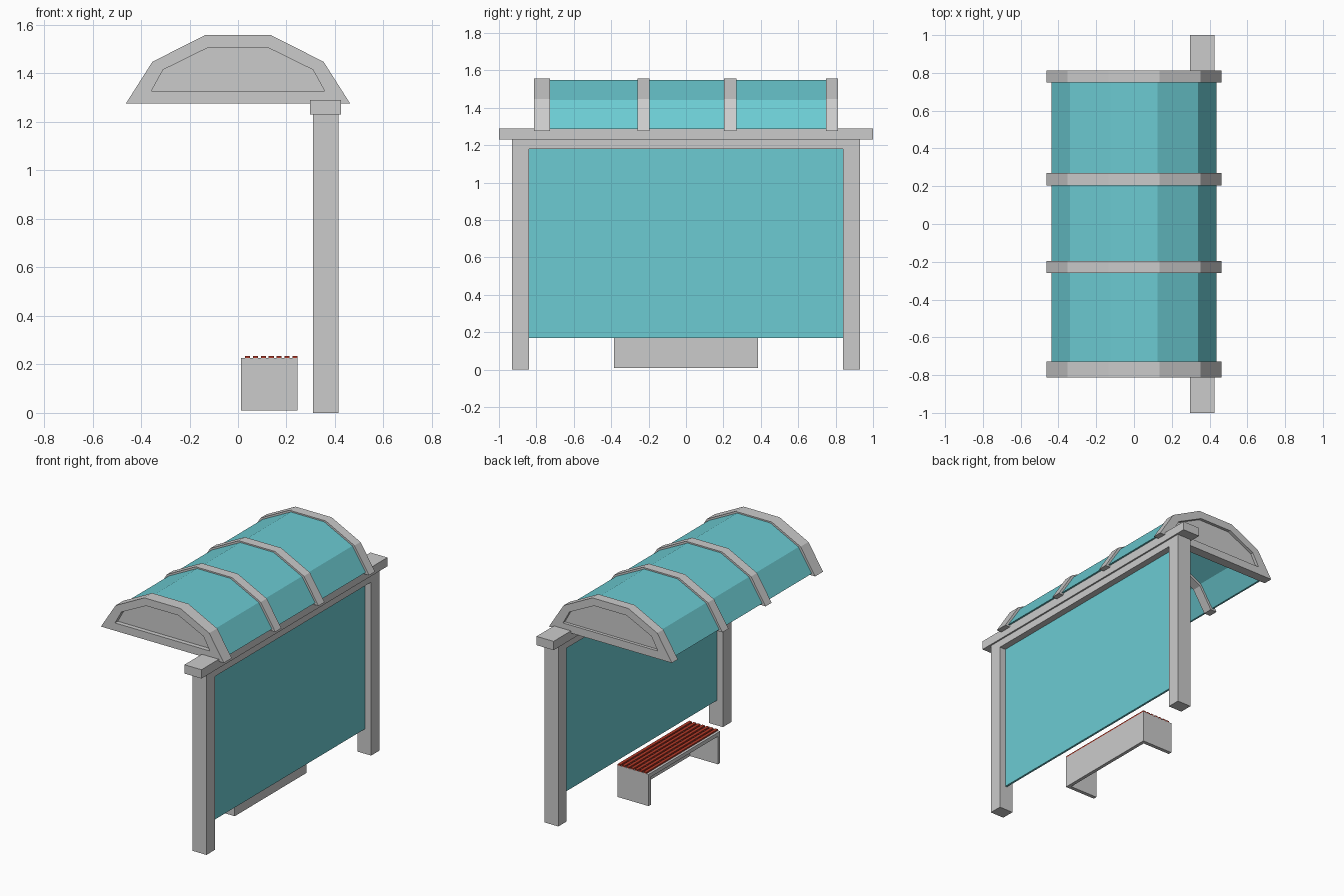
import bpy, bmesh

if "Cube" in bpy.data.objects:
    bpy.data.objects.remove(bpy.data.objects["Cube"])


def material(name, color):
    m = bpy.data.materials.new(name)
    m.diffuse_color = color
    m.use_nodes = True
    m.node_tree.nodes["Principled BSDF"].inputs["Base Color"].default_value = m.diffuse_color
    return m


TEAL = material("teal_glass", (0.15, 0.6, 0.65, 1))
RED = material("red_slats", (0.45, 0.04, 0.02, 1))


def add_object(name, bm, mat=None):
    bmesh.ops.recalc_face_normals(bm, faces=bm.faces)
    mesh = bpy.data.meshes.new(name)
    bm.to_mesh(mesh)
    bm.free()
    obj = bpy.data.objects.new(name, mesh)
    bpy.context.collection.objects.link(obj)
    if mat:
        mesh.materials.append(mat)
    return obj


def box(name, x, y, z, mat=None):
    """Box from (min, max) ranges."""
    bm = bmesh.new()
    bmesh.ops.create_cube(bm, size=1)
    for v in bm.verts:
        v.co = [r[0] + (c + 0.5) * (r[1] - r[0]) for c, r in zip(v.co, (x, y, z))]
    return add_object(name, bm, mat)


def mirrored(half):
    """Complete a left-to-right arch from its left half."""
    return half + [(-x, z) for x, z in reversed(half)]


def band(name, outer, inner, y0, y1, closed=False, mat=None):
    """Solid strip between two matching x-z outlines, extruded along y."""
    bm = bmesh.new()
    rings = [[bm.verts.new((x, y, z)) for x, z in line]
             for line, y in ((outer, y0), (outer, y1), (inner, y1), (inner, y0))]
    n = len(outer)
    for i in range(n if closed else n - 1):
        j = (i + 1) % n
        for k in range(4):
            a, b = rings[k], rings[(k + 1) % 4]
            bm.faces.new((a[i], a[j], b[j], b[i]))
    if not closed:
        for i in (0, n - 1):
            bm.faces.new([r[i] for r in rings])
    return add_object(name, bm, mat)


def plate(name, outline, y0, y1):
    """Filled x-z outline extruded along y."""
    bm = bmesh.new()
    face = bm.faces.new([bm.verts.new((x, y0, z)) for x, z in outline])
    ext = bmesh.ops.extrude_face_region(bm, geom=[face])["geom"]
    for v in ext:
        if isinstance(v, bmesh.types.BMVert):
            v.co.y = y1
    return add_object(name, bm)


# Rear wall: posts, rails and glass
PX = (0.31, 0.414)
box("left_post", PX, (-0.93, -0.84), (0, 1.23))
box("right_post", PX, (0.84, 0.93), (0, 1.23))
box("top_beam", (0.297, 0.425), (-1, 1), (1.23, 1.29))
box("lower_rail", PX, (-0.84, 0.84), (1.18, 1.23))
box("wall_glass", (0.355, 0.369), (-0.84, 0.84), (0.17, 1.18), TEAL)

# Roof: faceted glass, end frames and intermediate ribs
arch = mirrored([(-0.463, 1.275), (-0.353, 1.448), (-0.136, 1.558)])
opening = mirrored([(-0.357, 1.328), (-0.309, 1.415), (-0.122, 1.507)])
rib_in = mirrored([(-0.415, 1.275), (-0.325, 1.416), (-0.127, 1.517)])
glass_out = mirrored([(-0.438, 1.288), (-0.338, 1.442), (-0.125, 1.549)])
glass_in = mirrored([(-0.426, 1.288), (-0.331, 1.434), (-0.123, 1.539)])

band("roof_glass", glass_out, glass_in, -0.77, 0.78, mat=TEAL)
for name, y0, y1 in (("front", -0.813, -0.728), ("back", 0.748, 0.813)):
    band(name + "_roof_frame", arch, opening, y0, y1, closed=True)
    mid = (y0 + y1) / 2
    plate(name + "_roof_infill", opening, mid - 0.012, mid + 0.012)
for name, y0 in (("front", -0.26), ("back", 0.204)):
    band(name + "_roof_rib", arch, rib_in, y0, y0 + 0.065)

# Bench: end legs, back panel, seat board and slats
BX, BY = (0.012, 0.245), 0.385
box("bench_front_leg", BX, (-BY, -BY + 0.025), (0.01, 0.226))
box("bench_back_leg", BX, (BY - 0.025, BY), (0.01, 0.226))
box("bench_rear_panel", (0.222, 0.245), (-BY + 0.025, BY - 0.025), (0.01, 0.226))
box("bench_seat", (0.012, 0.222), (-BY + 0.025, BY - 0.025), (0.2, 0.226))
for i in range(7):
    x = 0.029 + i * 0.0325
    box(f"bench_slat_{i + 1}", (x, x + 0.021), (-BY, BY), (0.226, 0.235), RED)
